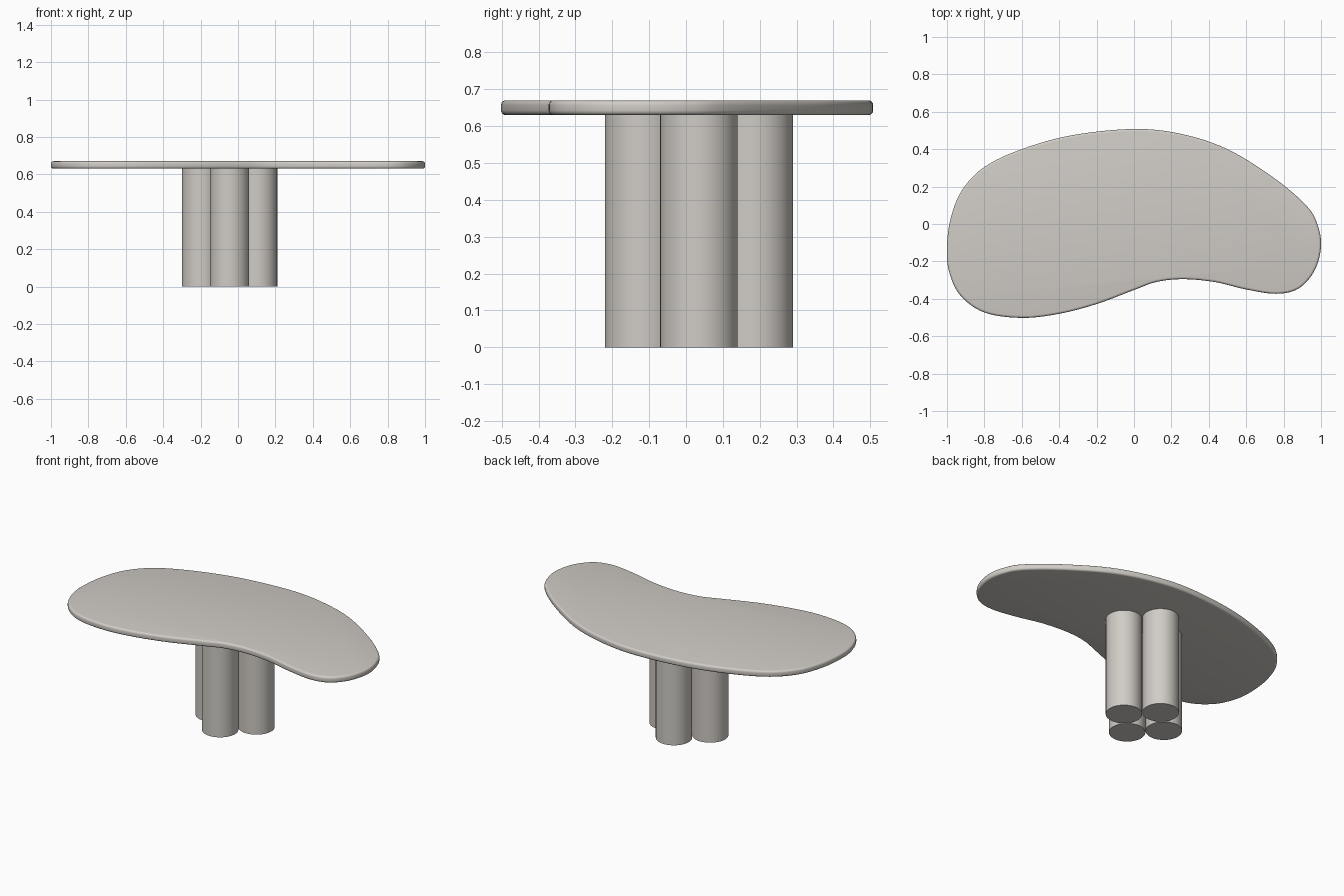
import bpy, bmesh, math
from mathutils import Vector

if "Cube" in bpy.data.objects:
    bpy.data.objects.remove(bpy.data.objects["Cube"])

stone = bpy.data.materials.new("warm grey stone")
stone.diffuse_color = (0.63, 0.60, 0.56, 1)
stone.use_nodes = True
stone.node_tree.nodes["Principled BSDF"].inputs["Base Color"].default_value = stone.diffuse_color


def add_object(name, bm):
    bmesh.ops.recalc_face_normals(bm, faces=bm.faces)
    me = bpy.data.meshes.new(name)
    bm.to_mesh(me)
    bm.free()
    me.materials.append(stone)
    ob = bpy.data.objects.new(name, me)
    bpy.context.collection.objects.link(ob)
    bpy.ops.object.select_all(action='DESELECT')
    ob.select_set(True)
    bpy.context.view_layer.objects.active = ob
    bpy.ops.object.shade_smooth_by_angle(angle=math.radians(35))
    return ob


def closed_spline(pts, steps):
    """Smooth closed curve through the points."""
    out, n = [], len(pts)
    for i in range(n):
        a, b, c, d = (Vector(pts[(i + k) % n]) for k in (-1, 0, 1, 2))
        for s in range(steps):
            t = s / steps
            out.append(0.5 * (2 * b + (c - a) * t + (2 * a - 5 * b + 4 * c - d) * t * t
                              + (3 * b - a - 3 * c + d) * t ** 3))
    return out


# Bean-shaped table top outline, clockwise from the back
outline = closed_spline([
    (0, 0.508), (0.25, 0.482), (0.5, 0.40), (0.75, 0.245), (0.92, 0.10),
    (0.98, 0.0), (1.0, -0.12), (0.965, -0.25), (0.88, -0.345), (0.76, -0.373),
    (0.6, -0.35), (0.43, -0.31), (0.26, -0.295), (0.12, -0.31), (0, -0.353),
    (-0.2, -0.428), (-0.4, -0.48), (-0.6, -0.502), (-0.8, -0.473), (-0.93, -0.38),
    (-0.99, -0.25), (-1.0, -0.12), (-0.98, 0.03), (-0.92, 0.18), (-0.8, 0.305),
    (-0.6, 0.40), (-0.33, 0.475)], 6)
n = len(outline)
inward = []
for i in range(n):
    t = (outline[(i + 1) % n] - outline[i - 1]).normalized()
    inward.append(Vector((t.y, -t.x)))

# Rounded rim: (inset, height) rings from bottom to top
z0, z1, r = 0.63, 0.67, 0.013
arc = [i * math.pi / 8 for i in range(5)]
rim = [(r - r * math.sin(a), z0 + r - r * math.cos(a)) for a in arc]
rim += [(i, z0 + z1 - z) for i, z in reversed(rim)]
bm = bmesh.new()
rings = [[bm.verts.new((*(p + d * ins), z)) for p, d in zip(outline, inward)] for ins, z in rim]
for lo, hi in zip(rings, rings[1:]):
    for i in range(n):
        j = (i + 1) % n
        bm.faces.new((lo[i], lo[j], hi[j], hi[i]))
bm.faces.new(rings[0])
bm.faces.new(rings[-1])
add_object("table_top", bm)

# Four touching round legs in a diamond
for name, dx, dy in (("left_leg", -1, 0), ("right_leg", 1, 0),
                     ("front_leg", 0, -1), ("back_leg", 0, 1)):
    bm = bmesh.new()
    bmesh.ops.create_cone(bm, cap_ends=True, segments=64, radius1=0.105, radius2=0.105, depth=z0)
    bmesh.ops.translate(bm, verts=bm.verts,
                        vec=(-0.045 + 0.15 * dx, 0.035 + 0.15 * dy, z0 / 2))
    add_object(name, bm)
